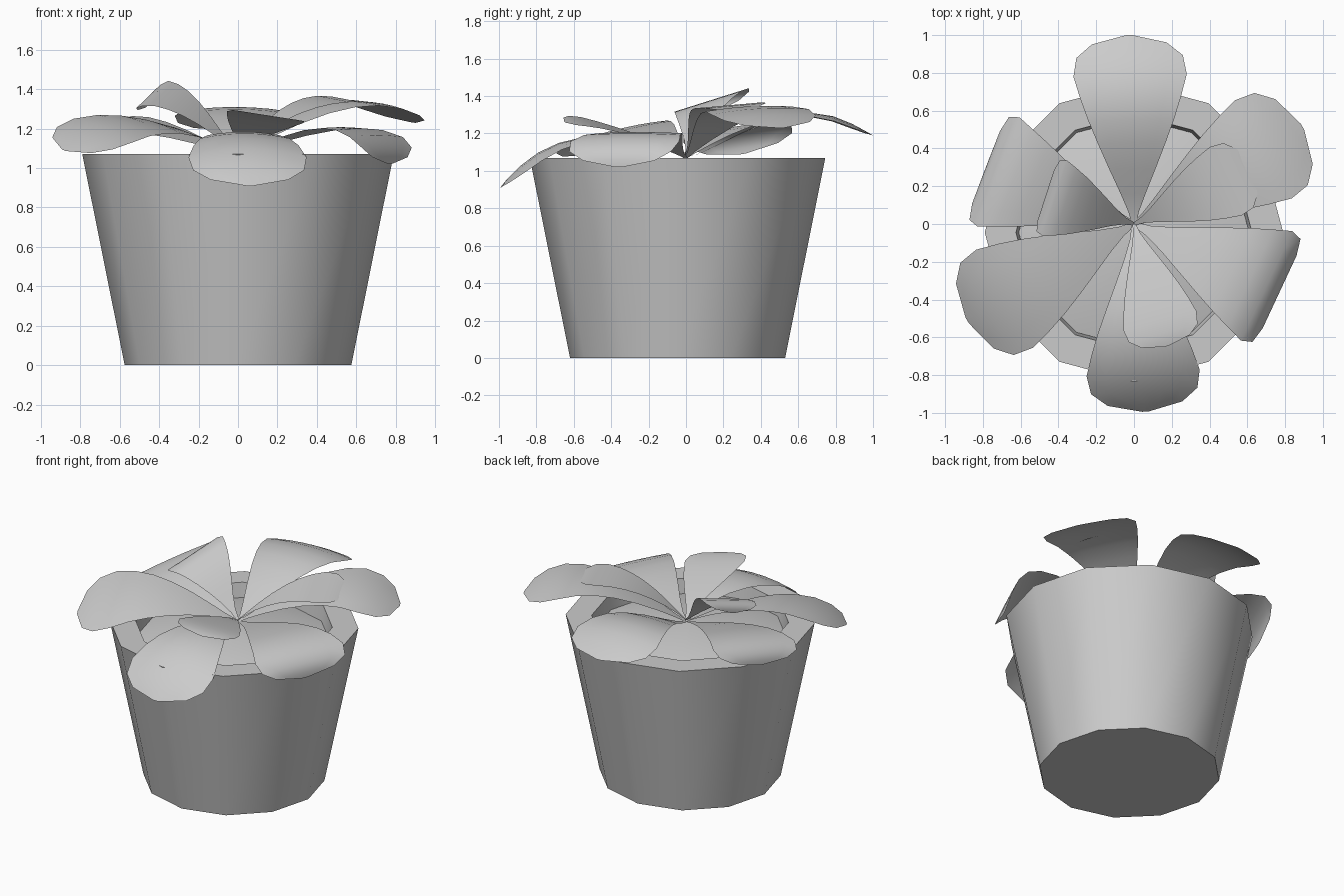
import bpy, bmesh
from math import cos, sin, pi, radians

if "Cube" in bpy.data.objects:
    bpy.data.objects.remove(bpy.data.objects["Cube"])

POT_Y = -0.045


def make_object(name, bm, angle):
    bmesh.ops.recalc_face_normals(bm, faces=bm.faces)
    mesh = bpy.data.meshes.new(name)
    bm.to_mesh(mesh)
    bm.free()
    ob = bpy.data.objects.new(name, mesh)
    bpy.context.collection.objects.link(ob)
    bpy.ops.object.select_all(action='DESELECT')
    ob.select_set(True)
    bpy.context.view_layer.objects.active = ob
    bpy.ops.object.shade_smooth_by_angle(angle=radians(angle))
    return ob


def lathe(name, profile, sides, angle, cap_first, cap_last):
    """Rings of (radius, z) joined into a faceted solid of revolution."""
    bm = bmesh.new()
    rings = [[bm.verts.new((r * cos(2 * pi * i / sides),
                            POT_Y + r * sin(2 * pi * i / sides), z))
              for i in range(sides)] for r, z in profile]
    for a, b in zip(rings, rings[1:]):
        for i in range(sides):
            j = (i + 1) % sides
            bm.faces.new((a[i], a[j], b[j], b[i]))
    if cap_first:
        bm.faces.new(rings[0])
    if cap_last:
        bm.faces.new(rings[-1])
    return make_object(name, bm, angle)


def lagrange(ts, vs, t):
    total = 0
    for i, ti in enumerate(ts):
        term = vs[i]
        for j, tj in enumerate(ts):
            if j != i:
                term *= (t - tj) / (ti - tj)
        total += term
    return total


# Leaf outline: (position along the spine, fraction of half width)
OUTLINE = [(0, .04), (.08, .09), (.18, .22), (.3, .41), (.42, .6), (.53, .76),
           (.64, .89), (.76, 1), (.87, .94), (.95, .66), (1, .06)]
SPINE_T = (0, .35, .64, .84, 1)


def leaf(name, azimuth, half, roll, cup, spine):
    """Curved blade: spine of (radius, z), side tilt and crosswise droop."""
    a = radians(azimuth)
    bm = bmesh.new()
    rows = []
    for t, w in OUTLINE:
        r = lagrange(SPINE_T, [p[0] for p in spine], t)
        z = lagrange(SPINE_T, [p[1] for p in spine], t)
        row = []
        for k in range(7):
            u = (k / 3 - 1) * half * w
            row.append(bm.verts.new((r * cos(a) - u * sin(a),
                                     r * sin(a) + u * cos(a),
                                     z + roll * u - cup * u * u)))
        rows.append(row)
    for p, q in zip(rows, rows[1:]):
        for k in range(6):
            bm.faces.new((p[k], p[k + 1], q[k + 1], q[k]))
    return make_object(name, bm, 60)


# Pot with a wide flat rim, and the soil mound inside
lathe("pot", [(.575, 0), (.79, 1.07), (.625, 1.07), (.61, .96)], 12, 35, True, False)
lathe("soil", [(.61, .97), (.42, 1.02), (.02, 1.06)], 12, 35, False, True)

# Outer ring of six large leaves
leaf("leaf_back", 91.5, .30, 0, .3,
     [(0, 1.07), (.35, 1.23), (.67, 1.31), (.86, 1.265), (1.0, 1.19)])
leaf("leaf_back_right", 30, .30, .05, .2,
     [(0, 1.07), (.35, 1.26), (.67, 1.345), (.87, 1.31), (1.03, 1.23)])
leaf("leaf_front_right", -25, .32, 0, .1,
     [(0, 1.07), (.38, 1.18), (.68, 1.2), (.82, 1.13), (.85, 1.02)])
leaf("leaf_front", -86.5, .30, 0, .5,
     [(0, 1.07), (.38, 1.18), (.68, 1.15), (.86, 1.05), (.995, .91)])
leaf("leaf_front_left", 210, .30, -.2, .2,
     [(0, 1.07), (.36, 1.2), (.67, 1.23), (.87, 1.18), (1.02, 1.09)])
leaf("leaf_back_left", 159, .31, -.15, .1,
     [(0, 1.07), (.38, 1.19), (.68, 1.23), (.81, 1.18), (.84, 1.09)])

# Inner whorl of three small leaves
leaf("small_leaf_right", 25, .20, .08, 0,
     [(0, 1.08), (.24, 1.26), (.45, 1.34), (.59, 1.35), (.69, 1.33)])
leaf("small_leaf_front", -75, .20, -.15, 0,
     [(0, 1.08), (.24, 1.18), (.45, 1.24), (.58, 1.265), (.67, 1.26)])
leaf("small_leaf_left", 162, .21, -.3, 0,
     [(0, 1.08), (.21, 1.27), (.38, 1.37), (.47, 1.37), (.49, 1.31)])
